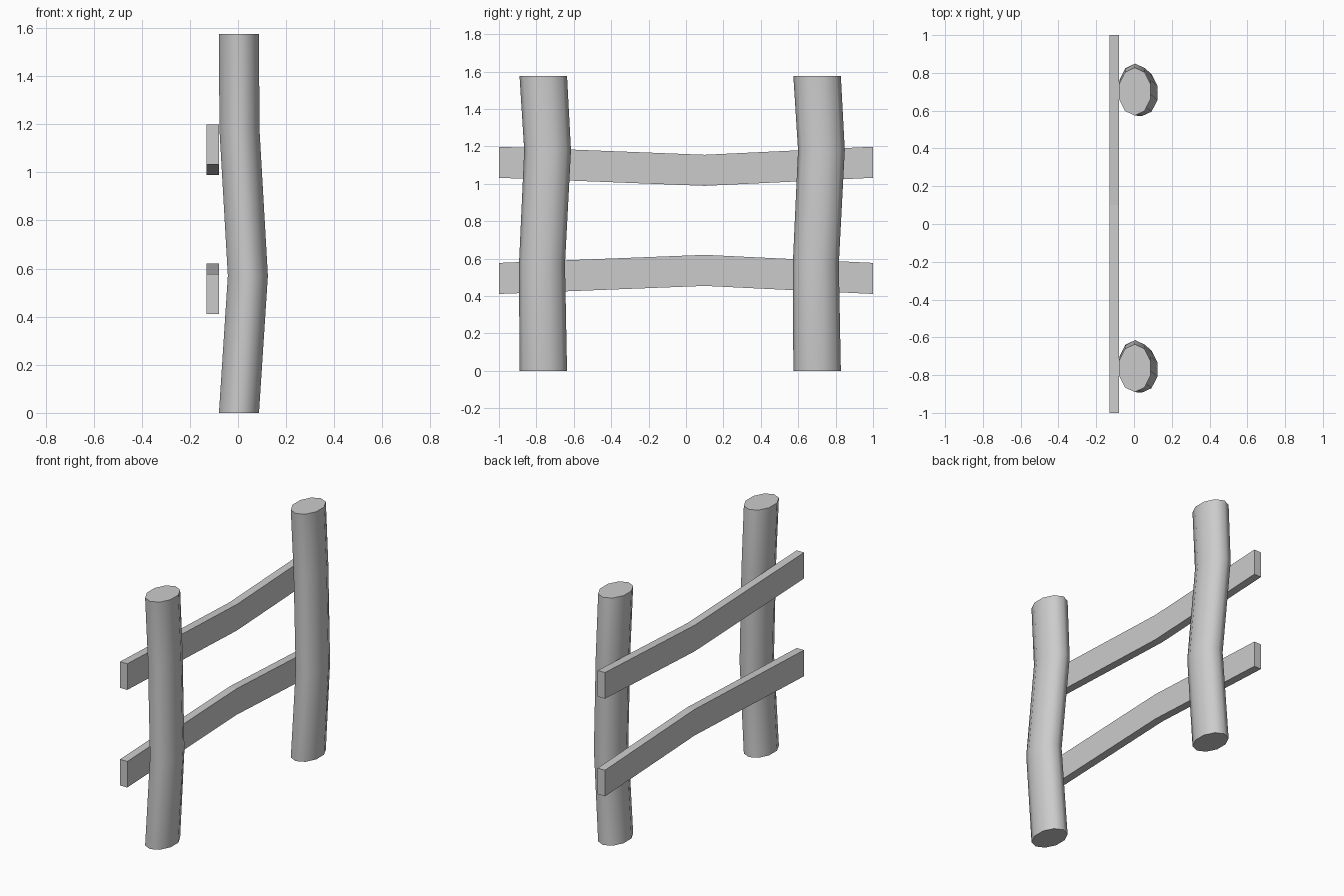
import bpy, bmesh, math

cube = bpy.data.objects.get("Cube")
if cube:
    bpy.data.objects.remove(cube, do_unlink=True)

wood = bpy.data.materials.new("grey_wood")
wood.use_nodes = True
colour = (0.6, 0.6, 0.6, 1)
wood.diffuse_color = colour
wood.node_tree.nodes["Principled BSDF"].inputs["Base Color"].default_value = colour


def loft(name, sections, smooth=False):
    """Skin a closed solid through matching cross-sections."""
    bm = bmesh.new()
    rings = [[bm.verts.new(p) for p in s] for s in sections]
    n = len(rings[0])
    for a, b in zip(rings, rings[1:]):
        for i in range(n):
            j = (i + 1) % n
            bm.faces.new((a[i], a[j], b[j], b[i]))
    bm.faces.new(rings[0])
    bm.faces.new(rings[-1])
    bmesh.ops.recalc_face_normals(bm, faces=bm.faces)
    mesh = bpy.data.meshes.new(name)
    bm.to_mesh(mesh)
    bm.free()
    mesh.materials.append(wood)
    obj = bpy.data.objects.new(name, mesh)
    bpy.context.collection.objects.link(obj)
    if smooth:
        bpy.ops.object.select_all(action="DESELECT")
        obj.select_set(True)
        bpy.context.view_layer.objects.active = obj
        bpy.ops.object.shade_smooth_by_angle(angle=math.radians(60))
    return obj


# Bent oval posts: centre x, centre y, height, radius along y
POST = [(0.004, 0.0, 0.0, 0.127), (0.041, -0.007, 0.57, 0.123),
        (0.006, 0.023, 1.18, 0.125), (0.004, 0.0, 1.575, 0.127)]
SIDES = 10


def post(name, y):
    angles = [math.pi / 2 + math.tau * i / SIDES for i in range(SIDES)]
    loft(name, [[(cx + 0.0875 * math.cos(a), y + cy + ry * math.sin(a), z)
                 for a in angles] for cx, cy, z, ry in POST], smooth=True)


post("front_post", -0.763)
post("back_post", 0.701)


# Kinked plank rails on the right-hand face of the posts
def rail(name, end_z, mid_z, height=0.166):
    loft(name, [[(-0.13, y, z), (-0.079, y, z),
                 (-0.079, y, z + height), (-0.13, y, z + height)]
                for y, z in ((-1, end_z), (0.1, mid_z), (1, end_z))])


rail("upper_rail", 1.032, 0.989)
rail("lower_rail", 0.411, 0.454)
